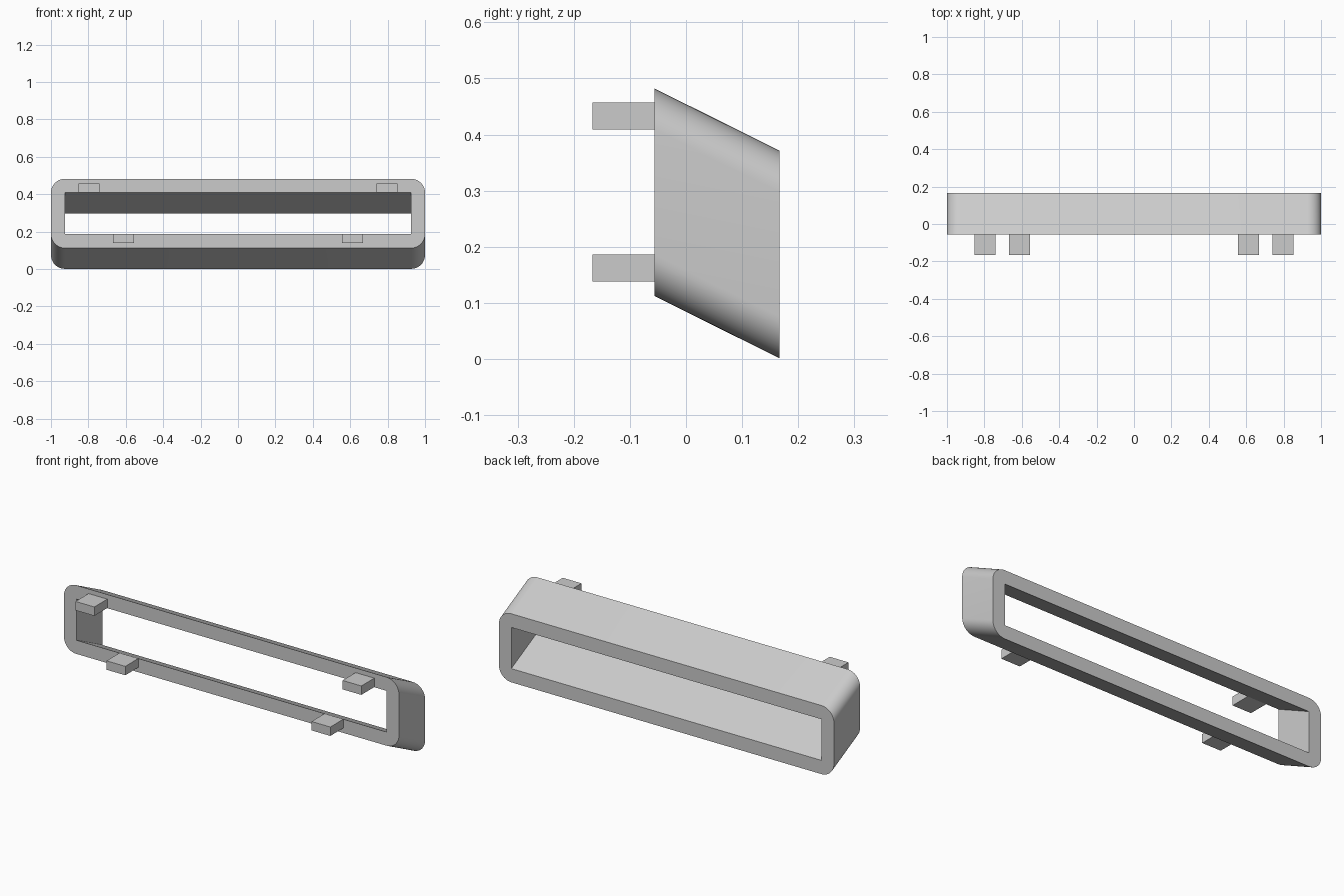
import bpy, bmesh, math

cube = bpy.data.objects.get("Cube")
if cube:
    bpy.data.objects.remove(cube, do_unlink=True)

grey = bpy.data.materials.new("plain grey")
grey.use_nodes = True
COLOUR = (0.6, 0.6, 0.6, 1)
grey.diffuse_color = COLOUR
grey.node_tree.nodes["Principled BSDF"].inputs["Base Color"].default_value = COLOUR

FRONT, BACK = -0.056, 0.167   # depth of the frame
DROP = 0.111                  # how far the back sits below the front
MID = 0.297                   # centre height of the front face
HALF_W, HALF_H, WALL = 1.0, 0.185, 0.074
STEPS = 10                    # segments per rounded corner


def add_object(name, bm):
    bmesh.ops.recalc_face_normals(bm, faces=bm.faces)
    mesh = bpy.data.meshes.new(name)
    bm.to_mesh(mesh)
    bm.free()
    mesh.materials.append(grey)
    obj = bpy.data.objects.new(name, mesh)
    bpy.context.collection.objects.link(obj)
    return obj


# Matching outer (rounded) and inner (square) outlines
outer, inner = [], []
for i, (sx, sz) in enumerate([(1, 1), (-1, 1), (-1, -1), (1, -1)]):
    cx, cz = sx * (HALF_W - WALL), sz * (HALF_H - WALL)
    inner.append((cx, cz))
    for k in range(STEPS + 1):
        a = math.pi / 2 * (i + k / STEPS)
        outer.append((cx + WALL * math.cos(a), cz + WALL * math.sin(a)))

# Slanted frame: front and back rims joined by outer and inner walls
bm = bmesh.new()


def ring(points, y, drop):
    return [bm.verts.new((x, y, MID + z - drop)) for x, z in points]


out_f, out_b = ring(outer, FRONT, 0), ring(outer, BACK, DROP)
in_f, in_b = ring(inner, FRONT, 0), ring(inner, BACK, DROP)

for a, b in ((out_f, out_b), (in_f, in_b)):
    for i in range(len(a)):
        j = (i + 1) % len(a)
        bm.faces.new((a[i], a[j], b[j], b[i]))

for out, inn in ((out_f, in_f), (out_b, in_b)):
    for c in range(4):
        start = c * (STEPS + 1)
        end = start + STEPS
        after = (end + 1) % len(out)
        bm.faces.new([inn[c]] + out[start:end + 1])
        bm.faces.new((inn[c], out[end], out[after], inn[(c + 1) % 4]))

frame = add_object("slanted_frame", bm)
bpy.context.view_layer.objects.active = frame
frame.select_set(True)
bpy.ops.object.shade_smooth_by_angle(angle=math.radians(30))


# Mounting pegs, mirrored left and right
def peg(name, x, z):
    bm = bmesh.new()
    bmesh.ops.create_cube(bm, size=1)
    bmesh.ops.scale(bm, vec=(0.112, 0.111, 0.048), verts=bm.verts)
    bmesh.ops.translate(bm, vec=(x, FRONT - 0.0555, z), verts=bm.verts)
    add_object(name, bm)


for side, label in ((1, "left"), (-1, "right")):
    peg("upper_peg_" + label, side * 0.797, 0.433)
    peg("lower_peg_" + label, side * 0.612, 0.162)
